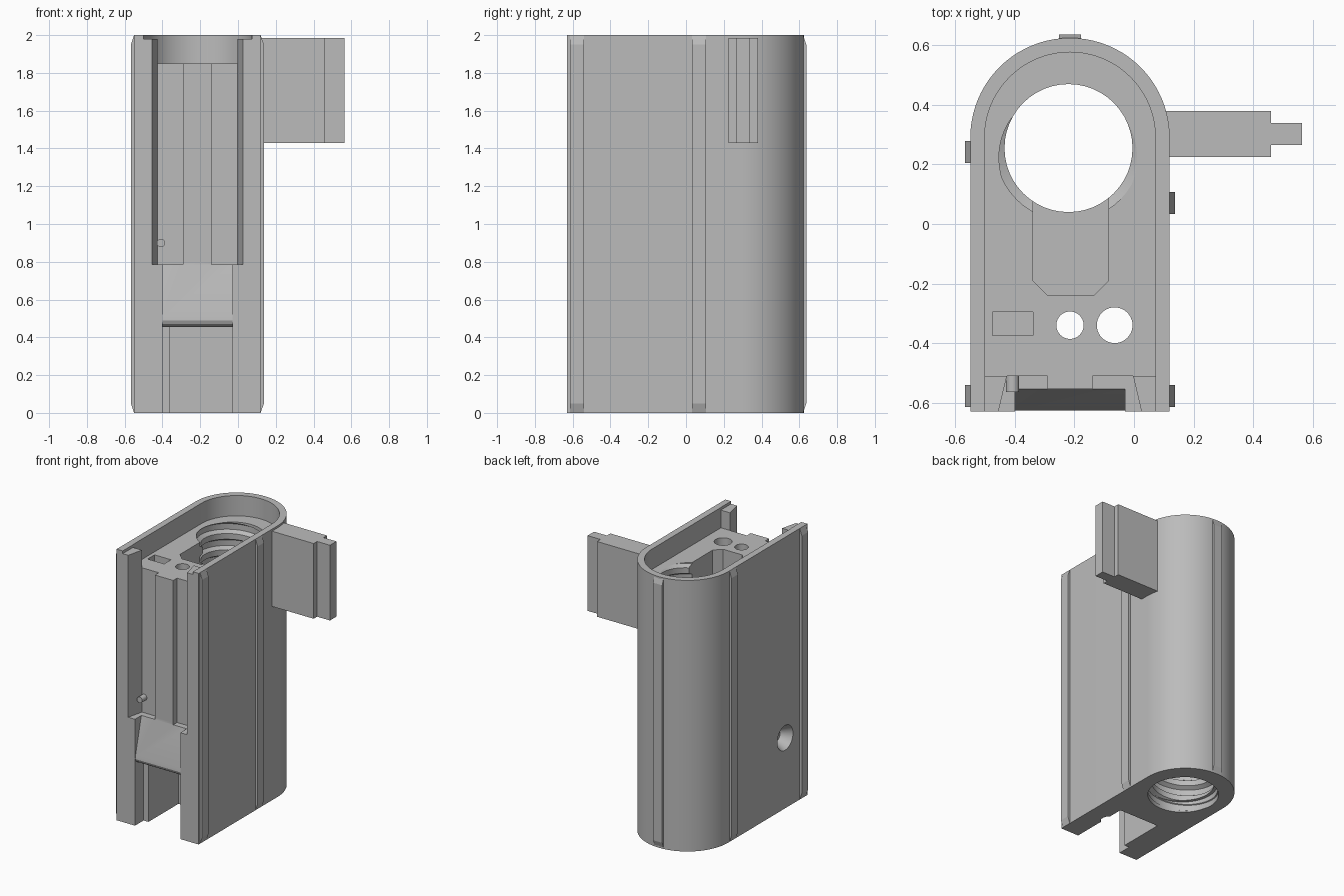
import bpy, bmesh, math
from mathutils import Matrix, Vector

if "Cube" in bpy.data.objects:
    bpy.data.objects.remove(bpy.data.objects["Cube"])

CX = -0.215                     # centre line of the housing
grey = bpy.data.materials.new("plain grey")
grey.use_nodes = True
COLOUR = (0.5, 0.5, 0.5, 1)
grey.diffuse_color = COLOUR
grey.node_tree.nodes["Principled BSDF"].inputs["Base Color"].default_value = COLOUR


def finish(bm, name):
    bmesh.ops.recalc_face_normals(bm, faces=bm.faces)
    mesh = bpy.data.meshes.new(name)
    bm.to_mesh(mesh)
    bm.free()
    mesh.materials.append(grey)
    ob = bpy.data.objects.new(name, mesh)
    bpy.context.collection.objects.link(ob)
    return ob


def prism(name, outline, lo, hi, axis="z"):
    """Extrude an outline along z (outline in x, y) or x (outline in y, z)."""
    bm = bmesh.new()
    place = (lambda a, b, c: (a, b, c)) if axis == "z" else (lambda a, b, c: (c, a, b))
    face = bm.faces.new([bm.verts.new(place(a, b, lo)) for a, b in outline])
    new = bmesh.ops.extrude_face_region(bm, geom=[face])["geom"]
    bmesh.ops.translate(bm, vec=Vector(place(0, 0, hi - lo)),
                        verts=[g for g in new if isinstance(g, bmesh.types.BMVert)])
    return finish(bm, name)


def box(name, x0, x1, y0, y1, z0, z1):
    return prism(name, [(x0, y0), (x1, y0), (x1, y1), (x0, y1)], z0, z1)


def circle(cx, cy, r, n=40):
    return [(cx + r * math.cos(2 * math.pi * i / n), cy + r * math.sin(2 * math.pi * i / n))
            for i in range(n)]


def arch(r, front, cy=0.29, n=40):
    """Half-round back with straight sides running to the front."""
    arc = [(CX + r * math.cos(math.pi * i / n), cy + r * math.sin(math.pi * i / n))
           for i in range(n + 1)]
    return arc + [(CX - r, front), (CX + r, front)]


def threaded_cutter(name, cx, cy, r_in, r_out, pitch, turns, n=48):
    """Helical core, closed by a fan at each end."""
    profile = [(0, r_in), (0.35, r_in), (0.5, r_out), (0.85, r_out)]
    k = len(profile)
    bm = bmesh.new()
    cols = []
    for j in range(n):
        a = 2 * math.pi * j / n
        col = []
        for i in range(k * turns + 1):
            f, r = profile[i % k]
            z = (i // k + f + j / n - 2) * pitch
            col.append(bm.verts.new((cx + r * math.cos(a), cy + r * math.sin(a), z)))
        cols.append(col)
    for j in range(n - 1):
        for i in range(k * turns):
            bm.faces.new((cols[j][i], cols[j + 1][i], cols[j + 1][i + 1], cols[j][i + 1]))
    for i in range(k * turns - k):
        bm.faces.new((cols[-1][i], cols[0][i + k], cols[0][i + k + 1], cols[-1][i + 1]))
    bottom = [c[0] for c in cols] + cols[0][k:0:-1]
    top = [c[-1] for c in cols] + cols[-1][-2:-2 - k:-1]
    for ring, z in ((bottom, -3 * pitch), (top, (turns + 1) * pitch)):
        tip = bm.verts.new((cx, cy, z))
        for a, b in zip(ring, ring[1:] + ring[:1]):
            bm.faces.new((a, b, tip))
    return finish(bm, name)


# Housing block
housing = prism("housing", arch(0.335, -0.63), 0, 2)

# Shapes cut from the housing
half_slot = [(0.245, -0.65), (0.212, -0.51), (0.075, -0.51), (0.075, -0.555)]
guide = [(CX - x, y) for x, y in half_slot] + [(CX + x, y) for x, y in reversed(half_slot)]
recess = arch(0.287, -0.51)
recess[-1:-1] = [(CX - 0.208, -0.51), (CX - 0.208, -0.7), (CX + 0.208, -0.7), (CX + 0.208, -0.51)]
ramp = [(-0.7, 0.8), (-0.555, 0.8), (-0.555, 0.785), (-0.625, 0.51), (-0.627, 0.49),
        (-0.618, 0.47), (-0.595, 0.456), (-0.595, 0.4), (-0.7, 0.4)]
pocket = [(-0.34, 0.2), (-0.34, -0.19), (-0.29, -0.24), (-0.135, -0.24), (-0.085, -0.19), (-0.085, 0.2)]
cutters = [
    prism("guide_cut", guide, 0.785, 2.1),
    prism("recess_cut", recess, 1.85, 2.1),
    box("pillar_top_cut", -0.5, 0.073, -0.7, -0.505, 1.98, 2.1),
    prism("ramp_cut", ramp, -0.4, -0.03, "x"),
    box("wide_slot_cut", -0.4, -0.03, -0.7, -0.53, -0.1, 0.456),
    box("deep_slot_cut", -0.36, -0.03, -0.7, -0.18, -0.1, 0.456),
    prism("pocket_cut", pocket, 0.6, 2.1),
    box("square_pocket_cut", -0.475, -0.34, -0.375, -0.295, 1.2, 2.1),
    prism("small_hole_cut", circle(CX, -0.34, 0.046), -0.1, 2.1),
    prism("large_hole_cut", circle(-0.065, -0.34, 0.06), -0.1, 2.1),
    prism("bore_mouth_cut", circle(-0.22, 0.255, 0.238, 64), -0.1, 0.08),
    threaded_cutter("thread_cut", -0.22, 0.255, 0.215, 0.245, 0.12, 22),
]

# Countersunk screw hole on the right side
bm = bmesh.new()
bmesh.ops.create_cone(bm, cap_ends=True, segments=40, radius1=0.105, radius2=0.05, depth=0.1)
bmesh.ops.transform(bm, matrix=Matrix.Translation((-0.525, -0.37, 0.52))
                    @ Matrix.Rotation(math.pi / 2, 4, "Y"), verts=bm.verts)
cutters.append(finish(bm, "countersink_cut"))

bpy.context.view_layer.objects.active = housing
for cutter in cutters:
    mod = housing.modifiers.new(cutter.name, "BOOLEAN")
    mod.operation = "DIFFERENCE"
    mod.solver = "EXACT"
    mod.object = cutter
    bpy.ops.object.modifier_apply(modifier=mod.name)
for cutter in cutters:
    bpy.data.objects.remove(cutter)


# Raised ribs with tapered ends
def rib(name, x, y, angle):
    profile = [(-0.02, 0), (0, 0), (0.017, 0.05), (0.017, 1.95), (0, 2), (-0.02, 2)]
    ob = prism(name, profile, -0.037, 0.037, "x")
    ob.location = (x, y, 0)
    ob.rotation_euler.z = angle


LEFT, RIGHT = CX + 0.335, CX - 0.335
rib("left_front_rib", LEFT, -0.577, -math.pi / 2)
rib("left_rear_rib", LEFT, 0.07, -math.pi / 2)
rib("right_front_rib", RIGHT, -0.577, math.pi / 2)
rib("right_rear_rib", RIGHT, 0.242, math.pi / 2)
rib("back_rib", CX, 0.62, 0)

# Side tab with a narrower tip
tab = [(0.1, 0.225), (0.46, 0.225), (0.46, 0.265), (0.565, 0.265),
       (0.565, 0.34), (0.46, 0.34), (0.46, 0.38), (0.1, 0.38)]
prism("side_tab", tab, 1.43, 1.985)

# Small peg in the guide slot
peg = prism("guide_peg", circle(0, 0, 0.022, 24), 0, 0.06)
peg.rotation_euler.x = math.pi / 2
peg.location = (-0.408, -0.505, 0.9)

# Smooth curved walls, keep edges crisp
bpy.ops.object.select_all(action="DESELECT")
for ob in (housing, peg):
    ob.select_set(True)
bpy.context.view_layer.objects.active = housing
bpy.ops.object.shade_smooth_by_angle(angle=math.radians(25))
